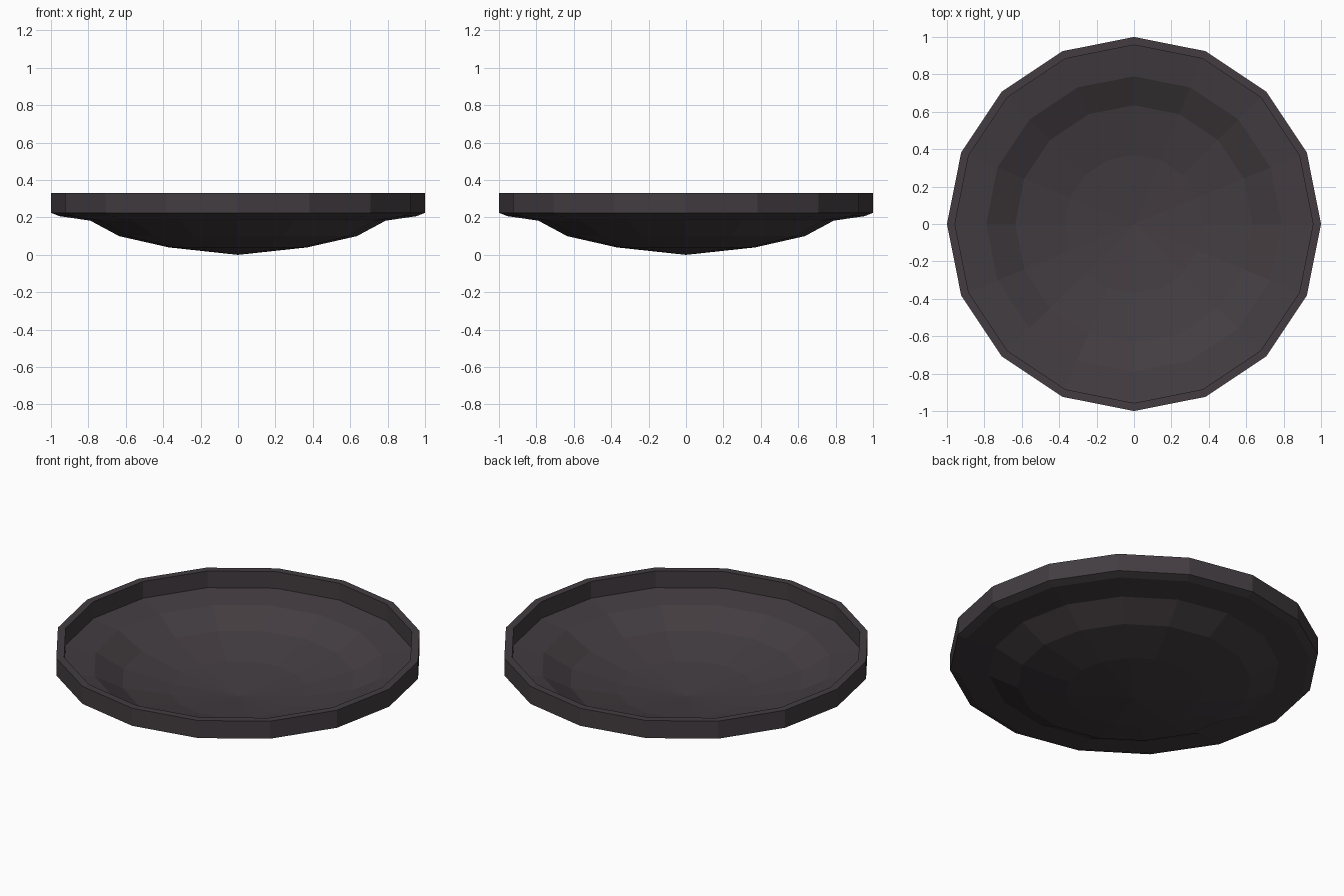
import bpy, bmesh, math

if "Cube" in bpy.data.objects:
    bpy.data.objects.remove(bpy.data.objects["Cube"])

SIDES = 16

# Dark warm grey, single material
mat = bpy.data.materials.new("dark_warm_grey")
mat.diffuse_color = (0.056, 0.046, 0.052, 1)
mat.use_nodes = True
mat.node_tree.nodes["Principled BSDF"].inputs["Base Color"].default_value = mat.diffuse_color


def lathe(name, profile):
    """Revolve (radius, z) points around z; radius 0 becomes a single pole."""
    bm = bmesh.new()
    rings = []
    for r, z in profile:
        if r == 0:
            rings.append([bm.verts.new((0, 0, z))] * SIDES)
        else:
            rings.append([bm.verts.new((r * math.cos(2 * math.pi * i / SIDES),
                                        r * math.sin(2 * math.pi * i / SIDES), z))
                          for i in range(SIDES)])
    for a, b in zip(rings, rings[1:]):
        for i in range(SIDES):
            j = (i + 1) % SIDES
            bm.faces.new(dict.fromkeys((a[i], a[j], b[j], b[i])))
    bmesh.ops.recalc_face_normals(bm, faces=bm.faces)
    me = bpy.data.meshes.new(name)
    bm.to_mesh(me)
    bm.free()
    me.materials.append(mat)
    ob = bpy.data.objects.new(name, me)
    bpy.context.collection.objects.link(ob)
    return ob


# Shallow dish: underside, upright rim, then the thin inner surface
lathe("dish", [
    (0, 0.0), (0.37, 0.04), (0.635, 0.10), (0.79, 0.183), (0.955, 0.207),
    (1.0, 0.225), (1.0, 0.33), (0.957, 0.33), (0.957, 0.23),
    (0.79, 0.203), (0.635, 0.12), (0.37, 0.06), (0, 0.02),
])
